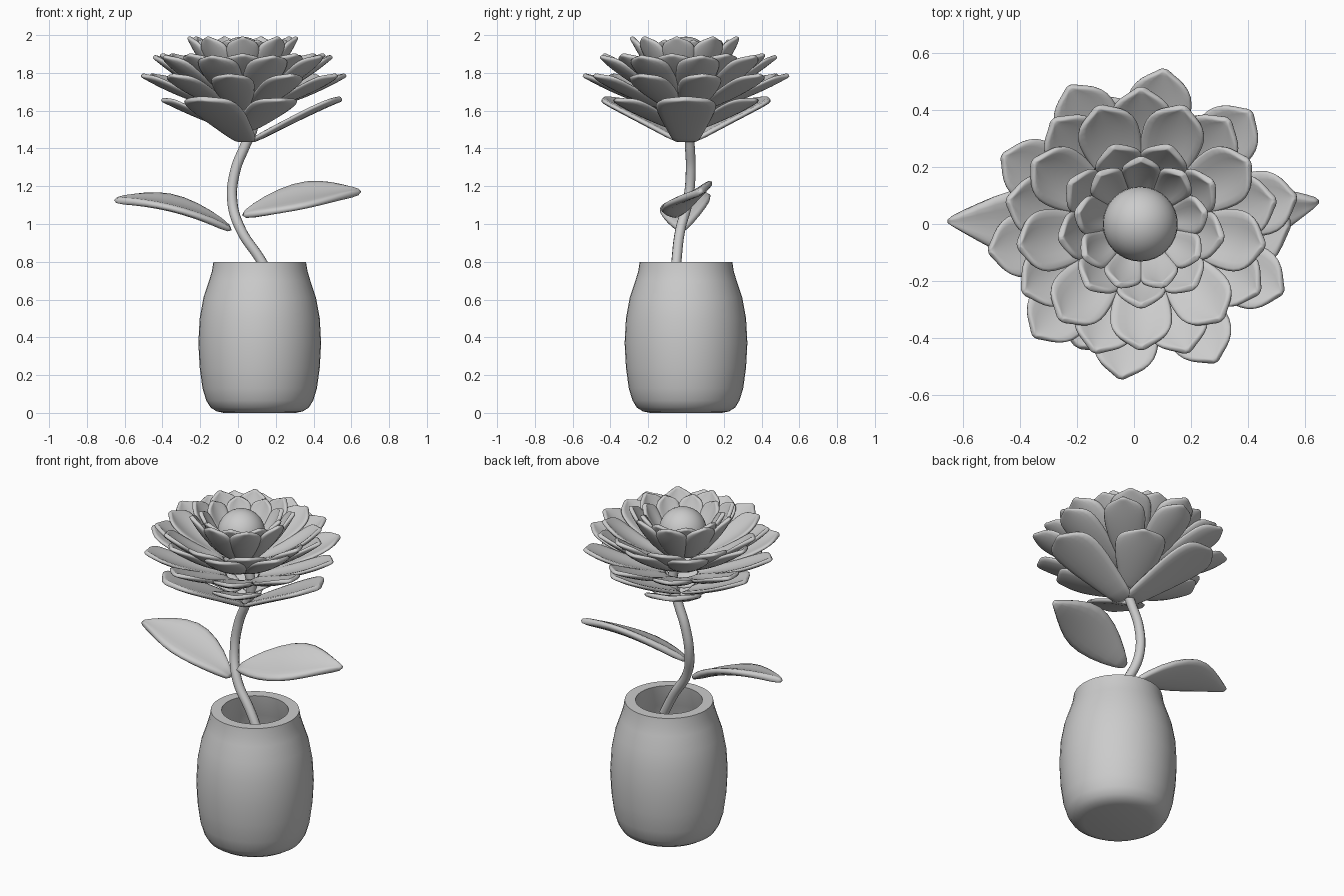
import bpy, bmesh, math
from mathutils import Vector

if "Cube" in bpy.data.objects:
    bpy.data.objects.remove(bpy.data.objects["Cube"])


def finish(obj, angle=50):
    bpy.ops.object.select_all(action='DESELECT')
    obj.select_set(True)
    bpy.context.view_layer.objects.active = obj
    bpy.ops.object.shade_smooth_by_angle(angle=math.radians(angle))


def new_object(name, bm):
    bmesh.ops.recalc_face_normals(bm, faces=bm.faces)
    me = bpy.data.meshes.new(name)
    bm.to_mesh(me)
    bm.free()
    obj = bpy.data.objects.new(name, me)
    bpy.context.collection.objects.link(obj)
    return obj


PETAL = [(0, .42), (.25, .68), (.5, .94), (.7, 1.04), (.83, .98), (.91, .72), (.96, .3), (1, .05)]
LEAF = [(0, .12), (.2, .7), (.45, 1.08), (.65, .98), (.85, .46), (1, .05)]


# One cupped blade: quadratic centre line, width outline, side vector
def add_blade(bm, base, mid, tip, side, outline, cup, cols=4):
    base, mid, tip, side = map(Vector, (base, mid, tip, side))
    ctrl = mid * 2 - (base + tip) / 2
    rows = []
    for u, w in outline:
        c = base * (1 - u) ** 2 + ctrl * 2 * u * (1 - u) + tip * u * u
        t = (ctrl - base) * (1 - u) + (tip - ctrl) * u
        up = t.cross(side).normalized()
        if up.z < 0:
            up = -up
        rows.append([bm.verts.new(c + side * w * s + up * cup * w * s * s)
                     for s in [2 * j / cols - 1 for j in range(cols + 1)]])
    for a, b in zip(rows, rows[1:]):
        for j in range(cols):
            bm.faces.new((a[j], a[j + 1], b[j + 1], b[j]))


def thicken(obj, t):
    m = obj.modifiers.new("thickness", 'SOLIDIFY')
    m.thickness = t
    m.offset = 0
    m = obj.modifiers.new("rounding", 'SUBSURF')
    m.levels = m.render_levels = 1
    finish(obj)


# A ring of petals around the flower axis; points are (radius, height)
def petal_ring(name, n, phase, base, mid, tip, half, cup, cx=.025, thick=.024):
    bm = bmesh.new()
    for k in range(n):
        a = math.radians(phase + 360 * k / n)
        d, s = Vector((math.cos(a), math.sin(a), 0)), Vector((-math.sin(a), math.cos(a), 0))
        p = [Vector((cx, 0, z)) + d * r for r, z in (base, mid, tip)]
        add_blade(bm, *p, s * half, PETAL, cup)
    thicken(new_object(name, bm), thick)


petal_ring("petals_inner", 9, 90, (.09, 1.77), (.17, 1.86), (.23, 1.975), .07, .02)
petal_ring("petals_second", 9, -90, (.09, 1.73), (.20, 1.84), (.29, 1.992), .09, .025)
petal_ring("petals_third", 9, -90, (.09, 1.69), (.28, 1.77), (.44, 1.90), .11, .03)
petal_ring("petals_fourth", 9, 90, (.08, 1.65), (.29, 1.75), (.48, 1.89), .115, .03)
petal_ring("petals_outer", 10, 82, (.08, 1.60), (.33, 1.68), (.55, 1.79), .115, .025, .03)
petal_ring("petals_lower", 3, 180, (.02, 1.49), (.24, 1.57), (.43, 1.66), .14, .03)
petal_ring("sepals", 3, 0, (.01, 1.43), (.27, 1.56), (.50, 1.665), .16, .02, .05, .03)

# Flower centre
bpy.ops.mesh.primitive_uv_sphere_add(segments=32, ring_count=16, radius=.132,
                                     location=(.022, 0, 1.86))
centre = bpy.context.object
centre.name = "flower_centre"
finish(centre)

# Two stem leaves
for name, pts, side in [
        ("leaf_right", ((.02, -.04, 1.045), (.33, .01, 1.135), (.655, .08, 1.17)), (0, .13, .065)),
        ("leaf_left", ((-.03, -.02, .965), (-.33, 0, 1.095), (-.66, .01, 1.125)), (0, .135, .035))]:
    bm = bmesh.new()
    add_blade(bm, *pts, side, LEAF, .02)
    thicken(new_object(name, bm), .04)

# Curved stem
cu = bpy.data.curves.new("stem", 'CURVE')
cu.dimensions = '3D'
cu.bevel_depth = .027
cu.bevel_resolution = 3
cu.use_fill_caps = True
path = [(.19, -.06, .68), (.12, -.05, .81), (.015, -.03, .97), (-.03, .01, 1.12),
        (-.015, .025, 1.28), (.04, .02, 1.42), (.08, .015, 1.52), (.05, 0, 1.70)]
sp = cu.splines.new('BEZIER')
sp.bezier_points.add(len(path) - 1)
for bp, co in zip(sp.bezier_points, path):
    bp.co = co
    bp.handle_left_type = bp.handle_right_type = 'AUTO'
stem = bpy.data.objects.new("stem", cu)
bpy.context.collection.objects.link(stem)

# Hollow pot, turned from a profile
profile = [(0, 0), (.19, 0), (.228, .008), (.26, .028), (.283, .065), (.303, .13), (.318, .24),
           (.325, .37), (.318, .5), (.298, .61), (.268, .7), (.253, .75), (.245, .8),
           (.185, .8), (.195, .74), (.215, .67), (.25, .55), (.265, .39), (.26, .26),
           (.235, .1), (.2, .06), (0, .06)]
bm = bmesh.new()
vs = [bm.verts.new((r, 0, z)) for r, z in profile]
es = [bm.edges.new(p) for p in zip(vs, vs[1:])]
bmesh.ops.spin(bm, geom=vs + es, cent=(0, 0, 0), axis=(0, 0, 1),
               angle=2 * math.pi, steps=40, use_merge=False)
bmesh.ops.remove_doubles(bm, verts=bm.verts, dist=1e-4)
pot = new_object("pot", bm)
pot.location.x = .115
finish(pot, 40)
